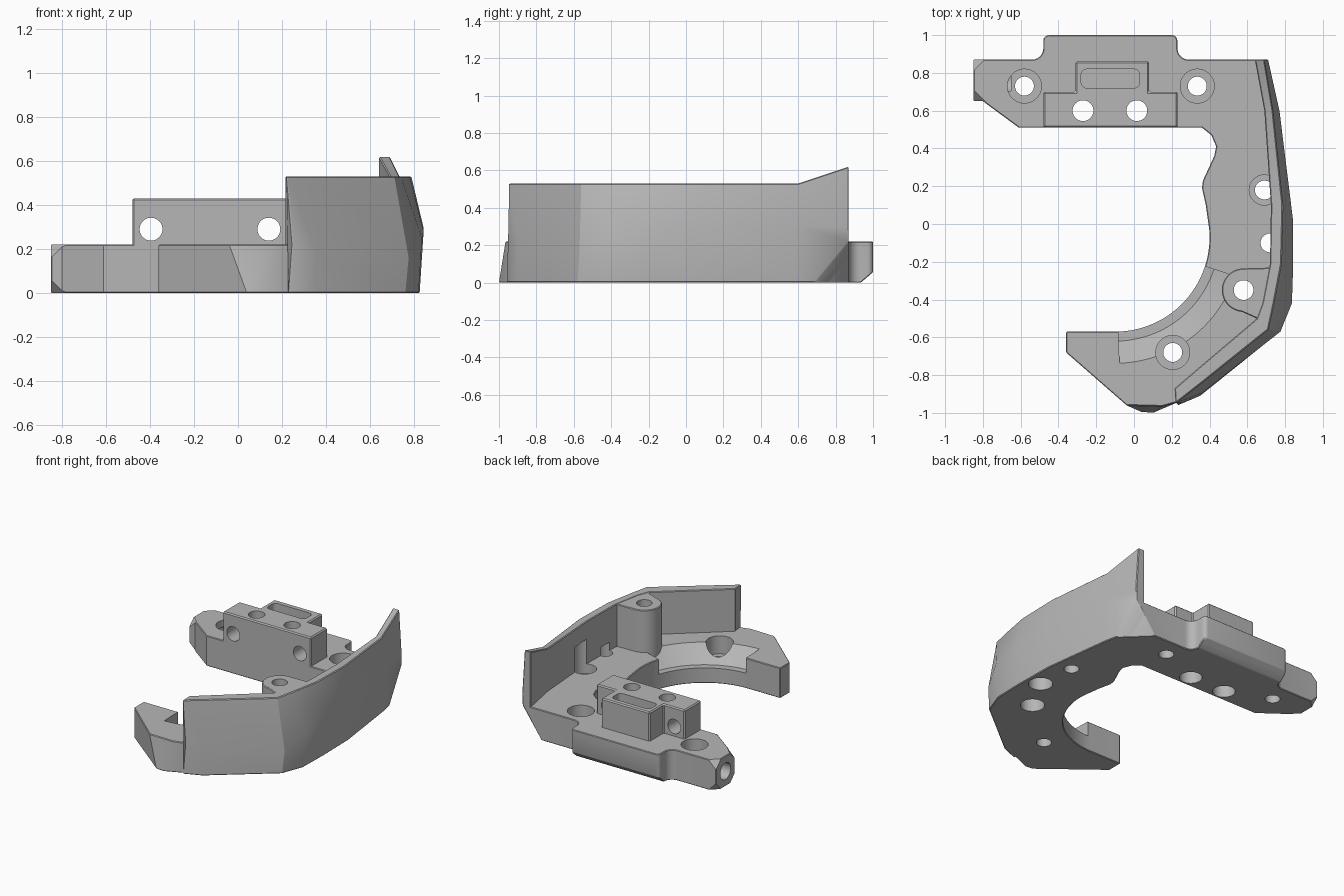
import bpy, bmesh
from math import cos, sin, radians
from mathutils import Vector, Matrix

cube = bpy.data.objects.get("Cube")
if cube:
    bpy.data.objects.remove(cube, do_unlink=True)

grey = bpy.data.materials.new("plain_grey")
grey.use_nodes = True
grey.diffuse_color = (0.47, 0.47, 0.47, 1)
grey.node_tree.nodes["Principled BSDF"].inputs["Base Color"].default_value = grey.diffuse_color


def activate(obj):
    bpy.ops.object.select_all(action='DESELECT')
    obj.select_set(True)
    bpy.context.view_layer.objects.active = obj


def finish(name, bm, bevel=0.0):
    bmesh.ops.recalc_face_normals(bm, faces=bm.faces[:])
    mesh = bpy.data.meshes.new(name)
    bm.to_mesh(mesh)
    bm.free()
    mesh.materials.append(grey)
    obj = bpy.data.objects.new(name, mesh)
    bpy.context.collection.objects.link(obj)
    if bevel:
        mod = obj.modifiers.new("edge_chamfer", 'BEVEL')
        mod.width, mod.segments = bevel, 1
        mod.limit_method, mod.angle_limit = 'ANGLE', radians(40)
        activate(obj)
        bpy.ops.object.modifier_apply(modifier=mod.name)
    return obj


def loft(rings):
    """Solid through a series of equally long point rings, capped at both ends."""
    bm = bmesh.new()
    rows = [[bm.verts.new(p) for p in ring] for ring in rings]
    n = len(rows[0])
    for a, b in zip(rows, rows[1:]):
        for i in range(n):
            j = (i + 1) % n
            bm.faces.new((a[i], a[j], b[j], b[i]))
    bm.faces.new(rows[0])
    bm.faces.new(rows[-1])
    return bm


def prism(outline, z0, z1):
    return loft([[(x, y, z) for x, y in outline] for z in (z0, z1)])


def arc(cx, cy, r, start, end, steps):
    angles = [radians(start + (end - start) * i / steps) for i in range(steps + 1)]
    return [(cx + r * cos(a), cy + r * sin(a)) for a in angles]


def slice_off(bm, point, normal):
    """Remove what lies on the normal's side of a plane and close the cut."""
    geom = bm.verts[:] + bm.edges[:] + bm.faces[:]
    cut = bmesh.ops.bisect_plane(bm, geom=geom, dist=1e-5, plane_co=point,
                                 plane_no=normal, clear_outer=True)
    edges = [e for e in cut["geom_cut"] if isinstance(e, bmesh.types.BMEdge)]
    if edges:
        bmesh.ops.edgeloop_fill(bm, edges=edges)


def cylinder(centre, r, length, axis='Z'):
    bm = bmesh.new()
    turn = {'Z': Matrix(), 'X': Matrix.Rotation(radians(90), 4, 'Y'),
            'Y': Matrix.Rotation(radians(90), 4, 'X')}[axis]
    bmesh.ops.create_cone(bm, cap_ends=True, segments=40, radius1=r, radius2=r,
                          depth=length, matrix=Matrix.Translation(centre) @ turn)
    return bm


def corner_wedge(corner, outward, size):
    """Tetrahedron that chamfers one box corner."""
    bm = bmesh.new()
    apex = Vector(corner) + Vector(outward) * 0.01
    bm.verts.new(apex)
    for axis in range(3):
        leg = apex.copy()
        leg[axis] -= outward[axis] * (size + 0.03)
        bm.verts.new(leg)
    bmesh.ops.convex_hull(bm, input=bm.verts[:])
    return bm


def carve(targets, bm):
    cutter = finish("cutter", bm)
    cutter.hide_render = True
    for obj in targets:
        mod = obj.modifiers.new("cut", 'BOOLEAN')
        mod.operation, mod.solver, mod.object = 'DIFFERENCE', 'EXACT', cutter
        activate(obj)
        bpy.ops.object.modifier_apply(modifier=mod.name)
    bpy.data.objects.remove(cutter, do_unlink=True)


def drill(targets, x, y, r, z0, z1):
    carve(targets, cylinder((x, y, (z0 + z1) / 2), r, z1 - z0))


PLATE = 0.22
BACK = 0.87
HOOK = (-0.1, -0.07)
corner_point = Vector((0.745, 0.68, 0))
corner_normal = Vector((0.42, 0.43, -0.3))

# Base plate: back bar with rear tab, side strip and front hook
toe_top = [(-0.04, -0.96), (0.15, -0.965)]
toe_bottom = [(0.04, -0.995), (0.10, -1.0)]
hook_end = [(-0.36, -0.57), (-0.36, -0.68)]
rest = [(0.24, -0.94), (0.36, -0.88), (0.72, -0.57), (0.78, -0.4), (0.79, 0), (0.74, 0.5), (0.68, BACK)]
rest += arc(0.29, 0.93, 0.06, 270, 180, 6)
rest += arc(0.20, 0.97, 0.03, 0, 90, 4)
rest += arc(-0.45, 0.97, 0.03, 90, 180, 4)
rest += arc(-0.54, 0.93, 0.06, 0, -90, 6)
rest += [(-0.85, BACK), (-0.85, 0.65), (-0.8, 0.65), (-0.61, 0.51), (0.36, 0.51)]
rest += [(0.41, 0.47), (0.435, 0.41), (0.425, 0.36), (0.365, 0.23), (0.36, 0.19), (0.38, 0.1)]
rest += arc(*HOOK, 0.5, 5, -90, 28)
bm = loft([[(x, y, z) for x, y in hook_end + toe + rest]
           for toe, z in ((toe_bottom, 0), (toe_top, PLATE))])
slice_off(bm, corner_point, corner_normal)
slice_off(bm, Vector((0, 0.935, 0)), Vector((0, 0.6, -0.7)))
base = finish("base_plate", bm, 0.006)

# Chamfered corners at the free end of the bar
for y, side in ((BACK, 1), (0.65, -1)):
    for z, up in ((0, -1), (PLATE, 1)):
        carve([base], corner_wedge((-0.85, y, z), (-1, side, up), 0.06))

# Outer wall: per station outer foot, outer belly, outer rim, inner rim, top height
stations = [
    ((0.70, BACK), (0.71, BACK), (0.69, BACK), (0.64, BACK), 0.62),
    ((0.755, 0.6), (0.77, 0.6), (0.735, 0.6), (0.69, 0.6), 0.53),
    ((0.82, 0.1), (0.842, 0.02), (0.787, 0.1), (0.725, 0.1), 0.53),
    ((0.825, -0.2), (0.843, -0.21), (0.78, -0.21), (0.72, -0.21), 0.53),
    ((0.82, -0.42), (0.836, -0.42), (0.74, -0.42), (0.68, -0.42), 0.53),
    ((0.76, -0.58), (0.775, -0.57), (0.71, -0.56), (0.65, -0.5), 0.53),
    ((0.35, -0.91), (0.36, -0.895), (0.36, -0.84), (0.32, -0.78), 0.53),
    ((0.23, -0.96), (0.25, -0.95), (0.22, -0.95), (0.215, -0.87), 0.53),
]
belly = [0.3, 0.3, 0.3, 0.28, 0.25, 0.16, 0.18, 0.22]
rings = []
for (foot, mid, rim, inner, top), h in zip(stations, belly):
    rings.append([(*foot, 0), (*mid, h), (*rim, top), (*inner, top), (*inner, 0)])
bm = loft(rings)
slice_off(bm, corner_point, corner_normal)
wall = finish("outer_wall", bm, 0.005)

# Screw boss joined to the wall
boss_outline = [(0.75, -0.23)] + arc(0.58, -0.35, 0.115, 90, 265, 20)
boss_outline += [(0.65, -0.5), (0.72, -0.5)]
boss = finish("screw_boss", prism(boss_outline, 0.01, 0.527), 0.005)

# Raised mounting block with a narrower rear part
block_outline = [(-0.48, 0.51), (0.23, 0.51), (0.23, 0.70), (0.08, 0.70),
                 (0.08, 0.86), (-0.31, 0.86), (-0.31, 0.70), (-0.48, 0.70)]
block = finish("mounting_block", prism(block_outline, 0.1, 0.43), 0.008)

# Conical scoop along the hook
scoop = []
for z, r in ((0.11, 0.55), (0.26, 0.71)):
    sector = arc(*HOOK, r, -88, -18, 24) + [HOOK]
    scoop.append([(x, y, z) for x, y in sector])
carve([base], loft(scoop))

# Counterbored screw holes in the plate
for x, y, floor in ((-0.58, 0.73, 0.13), (0.335, 0.73, 0.13), (0.205, -0.68, 0.09)):
    drill([base], x, y, 0.09, floor, 0.4)
    drill([base], x, y, 0.05, -0.1, 0.4)

# Vertical holes through the block and the boss, widened from below
for x in (-0.27, 0.015):
    drill([base, block], x, 0.6, 0.055, -0.1, 0.6)
    drill([base], x, 0.6, 0.075, -0.1, 0.09)
drill([base, boss, wall], 0.58, -0.35, 0.052, -0.1, 0.7)
drill([base, boss], 0.58, -0.35, 0.08, -0.1, 0.12)

# Pocket and holes at the foot of the wall
drill([base, wall], 0.69, 0.18, 0.08, 0.15, 0.4)
drill([base, wall], 0.69, 0.18, 0.05, -0.1, 0.2)
drill([base, wall], 0.72, -0.1, 0.05, -0.1, 0.28)
drill([base, wall], 0.72, -0.1, 0.08, -0.1, 0.12)

# Cross holes and rounded slot in the block, end bore in the bar
for x in (-0.395, 0.14):
    carve([block], cylinder((x, 0.6, 0.29), 0.052, 0.5, 'Y'))
slot = []
for x, y, a in ((0.0, 0.79, 0), (-0.25, 0.79, 90), (-0.25, 0.75, 180), (0.0, 0.75, 270)):
    slot += arc(x, y, 0.03, a, a + 90, 5)
carve([block], prism(slot, 0.3, 0.6))
carve([base], cylinder((-0.8, 0.76, 0.11), 0.06, 0.3, 'X'))

for obj in (base, wall, boss, block):
    activate(obj)
    bpy.ops.object.shade_smooth_by_angle(angle=radians(25))
